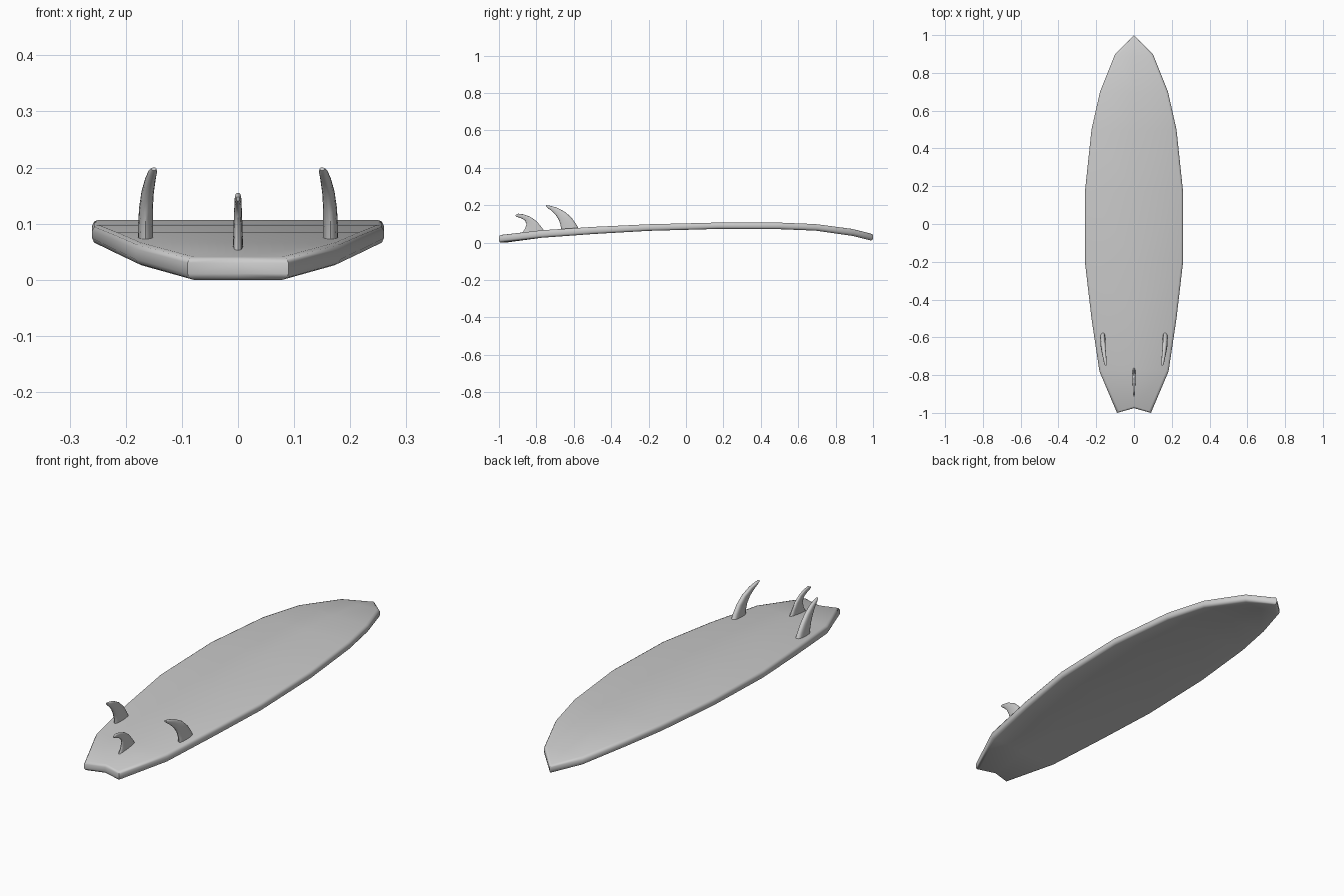
import bpy, bmesh, math

if "Cube" in bpy.data.objects:
    bpy.data.objects.remove(bpy.data.objects["Cube"])


def finish(bm, name, mirror=False):
    bmesh.ops.remove_doubles(bm, verts=bm.verts, dist=0.0005)
    bmesh.ops.recalc_face_normals(bm, faces=bm.faces)
    mesh = bpy.data.meshes.new(name)
    bm.to_mesh(mesh)
    bm.free()
    ob = bpy.data.objects.new(name, mesh)
    bpy.context.collection.objects.link(ob)
    bpy.ops.object.select_all(action='DESELECT')
    bpy.context.view_layer.objects.active = ob
    ob.select_set(True)
    if mirror:
        ob.modifiers.new("mirror", 'MIRROR')
        bpy.ops.object.modifier_apply(modifier="mirror")
    bpy.ops.object.shade_smooth_by_angle(angle=math.radians(50))
    return ob


def skin(bm, rows, closed):
    # joins consecutive rows of points with faces
    vs = [[bm.verts.new(p) for p in r] for r in rows]
    n = len(rows[0])
    for a, b in zip(vs, vs[1:]):
        for k in range(n if closed else n - 1):
            j = (k + 1) % n
            bm.faces.new((a[k], a[j], b[j], b[k]))
    return vs


# Board: (y, half width, bottom z, deck z) from tail notch to nose
stations = [(-0.975, 0, 0.0, 0.041), (-1.0, 0.09, 0.0, 0.041),
            (-0.78, 0.183, 0.026, 0.066), (-0.5, 0.225, 0.046, 0.084),
            (-0.2, 0.26, 0.063, 0.098), (0.17, 0.26, 0.073, 0.107),
            (0.5, 0.225, 0.072, 0.107), (0.7, 0.18, 0.064, 0.099),
            (0.9, 0.10, 0.036, 0.073), (1.0, 0, 0.011, 0.048)]
rail = [(0.011, 0), (0.0035, 0.0035), (0, 0.011)]   # inset, depth
rows = []
for y, w, zb, zt in stations:
    def point(inset, z):
        return (max(w - inset, 0), y * (1 - inset), z)
    yc = max(y, -0.975) * (1 - rail[0][0])
    rows.append([(0, yc, zt)]
                + [point(i, zt - d) for i, d in rail]
                + [point(i, zb + d) for i, d in reversed(rail)]
                + [(0, yc, zb)])
bm = bmesh.new()
skin(bm, rows, False)
finish(bm, "board", mirror=True)


# Fins: levels of (front y, front z, back y, back z, x, half thickness)
def fin(name, levels, side=1):
    rows = []
    for yf, zf, yb, zb, x, t in levels:
        ring = []
        for k in range(16):
            a = 2 * math.pi * k / 16
            c, s = math.cos(a), math.sin(a)
            u = 0.5 - 0.5 * c
            thick = math.copysign(abs(s) ** 0.7, s) * t * (1.0 - 0.25 * u)
            ring.append((side * (x + thick), yf + (yb - yf) * u, zf + (zb - zf) * u))
        rows.append(ring)
    bm = bmesh.new()
    vs = skin(bm, rows, True)
    bm.faces.new(vs[0])
    bm.faces.new(vs[-1])
    finish(bm, name)


side_levels = [(-0.57, 0.068, -0.668, 0.062, 0.165, 0.0155),
               (-0.588, 0.100, -0.670, 0.092, 0.165, 0.0150),
               (-0.612, 0.133, -0.679, 0.120, 0.164, 0.0140),
               (-0.645, 0.163, -0.696, 0.147, 0.161, 0.0125),
               (-0.690, 0.187, -0.719, 0.170, 0.156, 0.0105),
               (-0.730, 0.198, -0.738, 0.184, 0.152, 0.0085),
               (-0.748, 0.200, -0.750, 0.195, 0.150, 0.0050)]
for label, s in (("left", -1), ("right", 1)):
    fin("side_fin_" + label, side_levels, s)

centre_levels = [(-0.755, 0.058, -0.880, 0.045, 0, 0.0105),
                 (-0.778, 0.090, -0.862, 0.072, 0, 0.0095),
                 (-0.800, 0.115, -0.853, 0.098, 0, 0.0085),
                 (-0.832, 0.138, -0.860, 0.118, 0, 0.0075),
                 (-0.868, 0.151, -0.878, 0.129, 0, 0.0070),
                 (-0.898, 0.155, -0.900, 0.136, 0, 0.0060),
                 (-0.912, 0.148, -0.910, 0.140, 0, 0.0035)]
fin("centre_fin", centre_levels)
